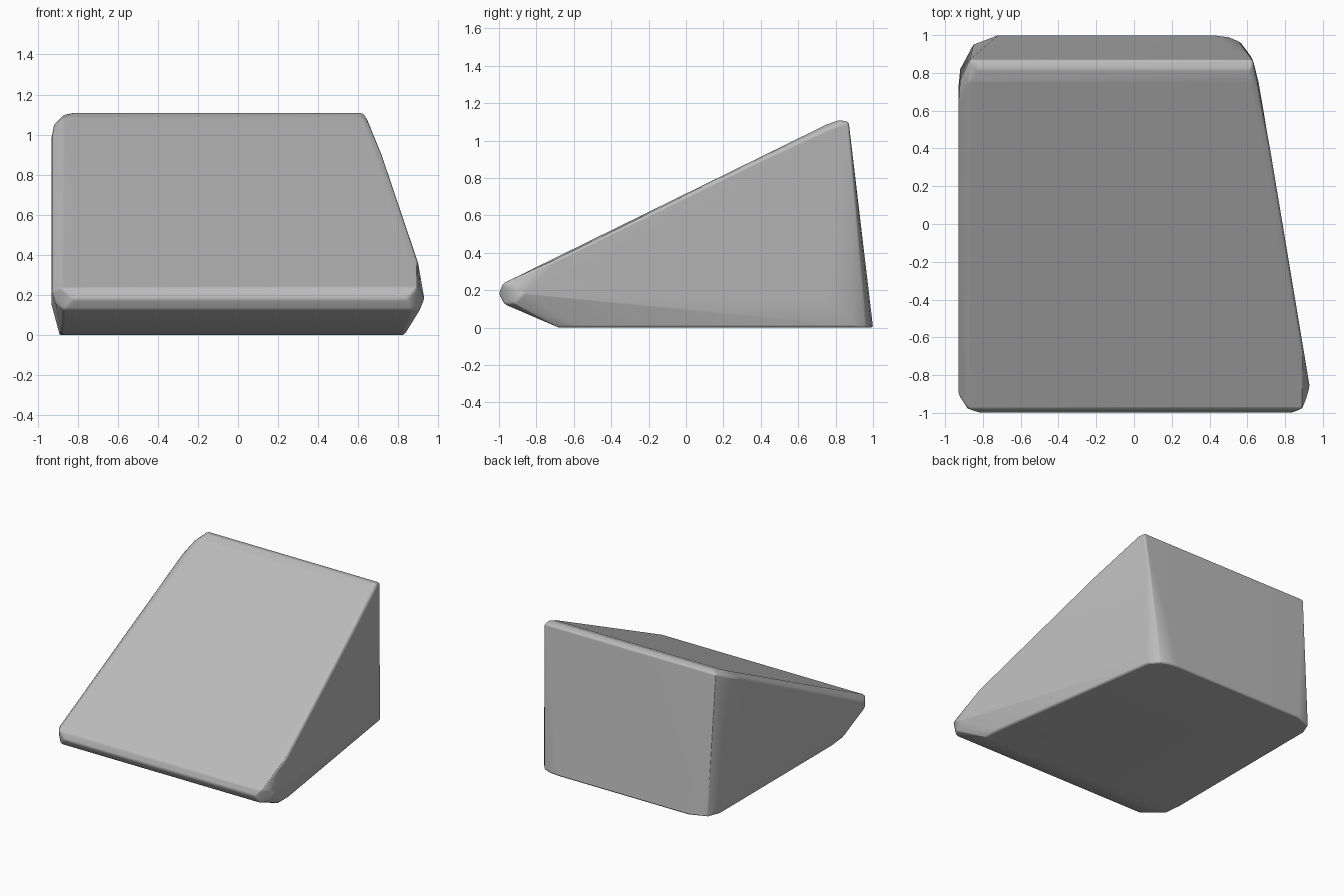
import bpy
import bmesh
from math import radians

cube = bpy.data.objects.get("Cube")
if cube:
    bpy.data.objects.remove(cube, do_unlink=True)

# Stone colour
grey = bpy.data.materials.new("stone grey")
grey.use_nodes = True
colour = (0.5, 0.5, 0.5, 1)
grey.diffuse_color = colour
grey.node_tree.nodes["Principled BSDF"].inputs["Base Color"].default_value = colour

# Centre profile of the wedge: y, z, left end x, right end x
profile = [
    (-0.98, 0.235, -0.88, 0.89), (-1.0, 0.18, -0.82, 0.84),
    (-0.97, 0.125, -0.87, 0.87), (-0.68, 0, -0.88, 0.83),
    (1.0, 0, -0.72, 0.42), (0.87, 1.10, -0.87, 0.63),
    (0.82, 1.11, -0.82, 0.62), (0.75, 1.085, -0.87, 0.62),
]
# Rounded straight side: x, y, z
straight_side = [
    (-0.93, -0.90, 0.22), (-0.93, -0.6, 0.15), (-0.93, 0.72, 0.15),
    (-0.93, 0.64, 1.0), (-0.92, 0.82, 0.12), (-0.92, 0.76, 1.05),
    (-0.91, -0.93, 0.16), (-0.89, -0.55, 0), (-0.89, 0.85, 0),
    (-0.85, 0.95, 0),
]
# Rounded slanted side: x, y, z
slanted_side = [
    (0.91, -0.93, 0.22), (0.93, -0.86, 0.18), (0.91, -0.92, 0.13),
    (0.895, -0.65, 0.385), (0.72, 0.4, 0.9), (0.65, 0.77, 1.07),
    (0.83, -0.55, 0), (0.66, 0.75, 0.15), (0.62, 0.89, 0),
    (0.56, 0.965, 0), (0.5, 0.99, 0),
]

# Wrap one convex skin around the outline points
bm = bmesh.new()
for y, z, left, right in profile:
    bm.verts.new((left, y, z))
    bm.verts.new((right, y, z))
for point in straight_side + slanted_side:
    bm.verts.new(point)
hull = bmesh.ops.convex_hull(bm, input=bm.verts)
inside = {v for v in hull["geom_interior"] + hull["geom_unused"]
          if isinstance(v, bmesh.types.BMVert)}
bmesh.ops.delete(bm, geom=list(inside), context='VERTS')
bmesh.ops.dissolve_limit(bm, angle_limit=radians(3), verts=bm.verts, edges=bm.edges)
bmesh.ops.recalc_face_normals(bm, faces=bm.faces)

mesh = bpy.data.meshes.new("wedge_stone")
bm.to_mesh(mesh)
bm.free()
mesh.materials.append(grey)
stone = bpy.data.objects.new("wedge_stone", mesh)
bpy.context.collection.objects.link(stone)

# Soft edge rounding with broad faces kept flat
rounding = stone.modifiers.new("soft_edges", 'BEVEL')
rounding.width = 0.012
rounding.segments = 2
rounding.limit_method = 'ANGLE'
rounding.angle_limit = radians(25)
bpy.context.view_layer.objects.active = stone
stone.select_set(True)
bpy.ops.object.shade_smooth_by_angle(angle=radians(40))
flatten = stone.modifiers.new("flat_faces", 'WEIGHTED_NORMAL')
flatten.keep_sharp = True
